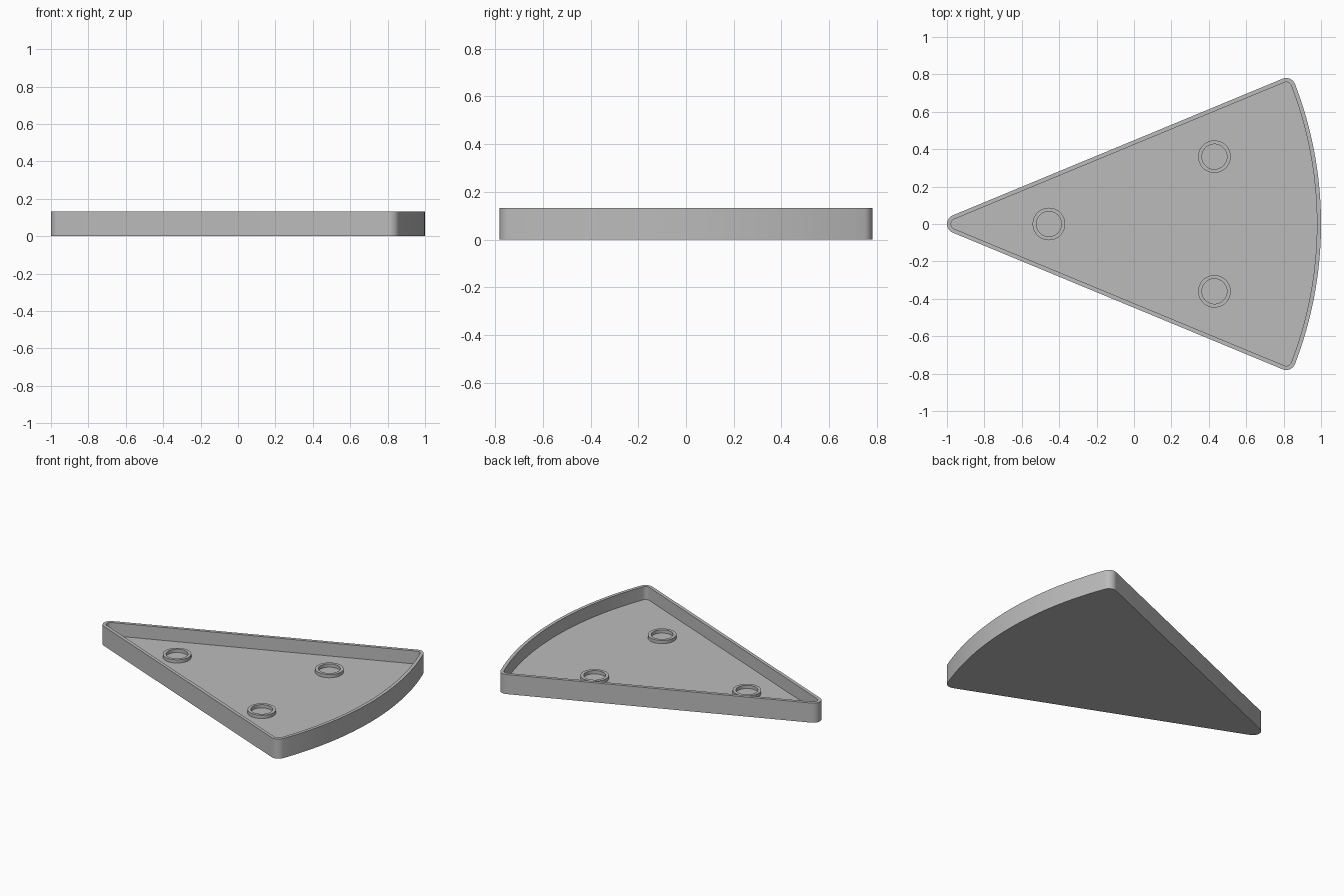
import bpy, bmesh
from math import sin, cos, asin, pi, radians

if "Cube" in bpy.data.objects:
    bpy.data.objects.remove(bpy.data.objects["Cube"], do_unlink=True)

HEIGHT, FLOOR, WALL = 0.132, 0.044, 0.022
FILLET = 0.05
HALF = radians(22.5)

grey = bpy.data.materials.new("plain grey")
grey.use_nodes = True
grey.diffuse_color = (0.5, 0.5, 0.5, 1)
grey.node_tree.nodes["Principled BSDF"].inputs["Base Color"].default_value = grey.diffuse_color


def arc(cx, cy, radius, start, end, steps):
    angles = [start + (end - start) * i / steps for i in range(steps + 1)]
    return [(cx + radius * cos(a), cy + radius * sin(a)) for a in angles]


def wedge(inset):
    """Rounded sector outline, counter-clockwise, moved inwards by inset."""
    tip = FILLET - 1
    apex = tip - FILLET / sin(HALF)
    radius = 1 - apex
    reach = radius - FILLET
    turn = HALF - asin(FILLET / reach)
    cx, cy = apex + reach * cos(turn), reach * sin(turn)
    side, r = pi / 2 + HALF, FILLET - inset
    return (arc(tip, 0, r, side, 2 * pi - side, 14)
            + arc(cx, -cy, r, -side, -turn, 10)
            + arc(apex, 0, radius - inset, -turn, turn, 40)[1:-1]
            + arc(cx, cy, r, turn, side, 10))


def loft(name, sections, capped):
    """Skin a series of (outline, height) sections."""
    bm = bmesh.new()
    loops = [[bm.verts.new((x, y, z)) for x, y in pts] for pts, z in sections]
    for a, b in zip(loops, loops[1:]):
        for i in range(len(a)):
            j = (i + 1) % len(a)
            bm.faces.new((a[i], a[j], b[j], b[i]))
    if capped:
        bm.faces.new(loops[0][::-1])
        bm.faces.new(loops[-1])
    mesh = bpy.data.meshes.new(name)
    bm.to_mesh(mesh)
    bm.free()
    mesh.materials.append(grey)
    obj = bpy.data.objects.new(name, mesh)
    bpy.context.collection.objects.link(obj)
    bpy.ops.object.select_all(action="DESELECT")
    obj.select_set(True)
    bpy.context.view_layer.objects.active = obj
    bpy.ops.object.shade_smooth_by_angle(angle=radians(30))


# Tray: base, outer wall, rim, inner wall and floor
loft("wedge_tray", [(wedge(0), 0), (wedge(0), HEIGHT),
                    (wedge(WALL), HEIGHT), (wedge(WALL), FLOOR)], True)

# Raised locating rings on the floor
top = FLOOR + 0.022
for name, x, y in (("tip_ring", -0.455, 0), ("front_ring", 0.43, -0.36), ("back_ring", 0.43, 0.36)):
    outer, inner = (arc(x, y, r, 0, 2 * pi, 48)[:-1] for r in (0.087, 0.067))
    loft(name, [(outer, FLOOR), (outer, top), (inner, top), (inner, FLOOR)], False)
